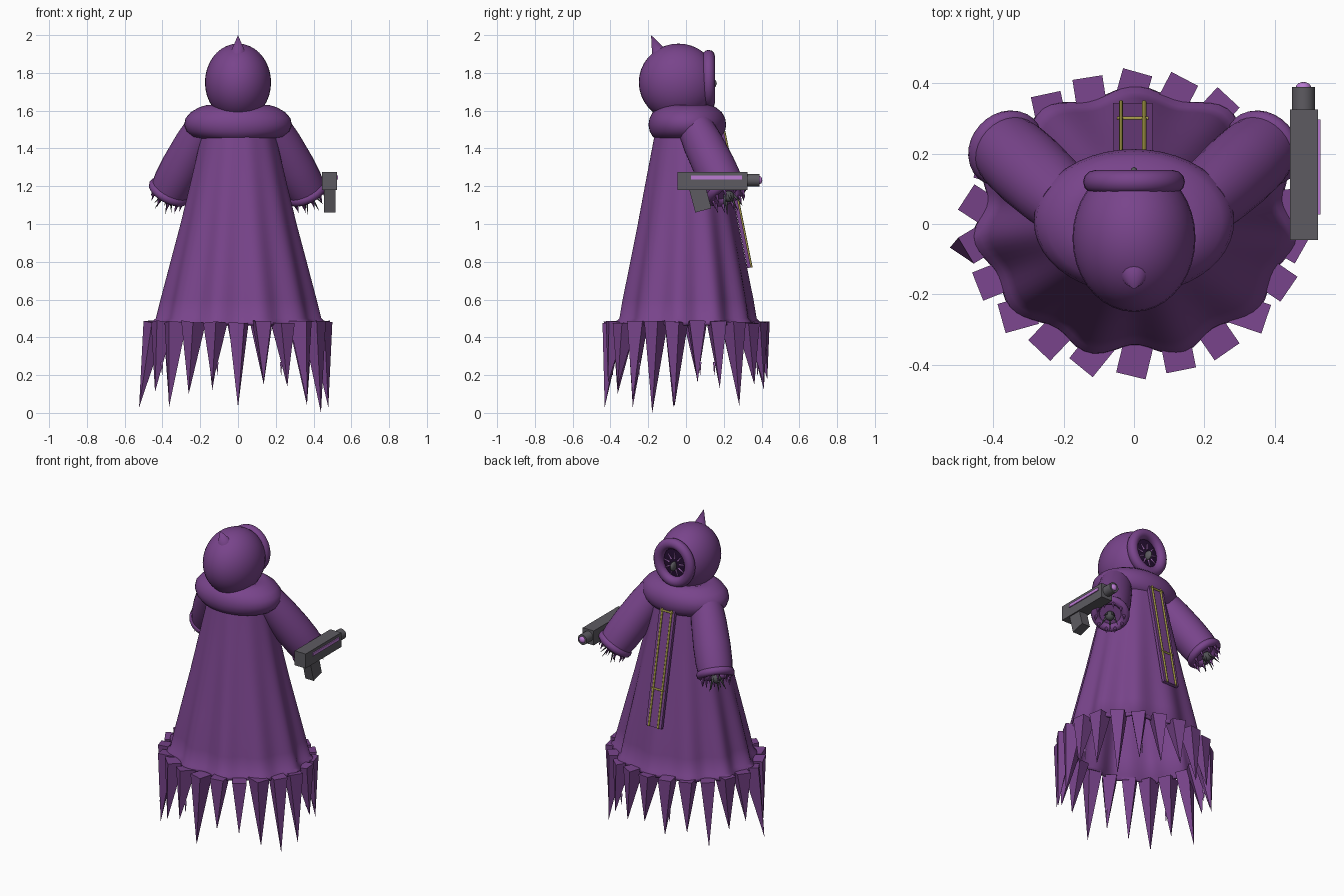
import bpy, bmesh, math, random
from mathutils import Vector, Matrix

if "Cube" in bpy.data.objects:
    bpy.data.objects.remove(bpy.data.objects["Cube"])

random.seed(4)

def material(name, rgb):
    m = bpy.data.materials.new(name)
    m.diffuse_color = (*rgb, 1)
    m.use_nodes = True
    m.node_tree.nodes["Principled BSDF"].inputs["Base Color"].default_value = m.diffuse_color
    return m

PURPLE = material("robe purple", (0.19, 0.058, 0.26))
VOID = material("void purple", (0.02, 0.005, 0.035))
GREY = material("gun grey", (0.11, 0.105, 0.12))
CLAW = material("claw grey", (0.08, 0.08, 0.09))
GOLD = material("dull gold", (0.36, 0.31, 0.06))
GLOW = material("glow lavender", (0.50, 0.20, 0.65))

def finish(name, bm, mats, smooth=None):
    bmesh.ops.recalc_face_normals(bm, faces=bm.faces)
    me = bpy.data.meshes.new(name)
    bm.to_mesh(me)
    bm.free()
    ob = bpy.data.objects.new(name, me)
    bpy.context.collection.objects.link(ob)
    for m in (mats if isinstance(mats, list) else [mats]):
        me.materials.append(m)
    if smooth:
        bpy.ops.object.select_all(action='DESELECT')
        ob.select_set(True)
        bpy.context.view_layer.objects.active = ob
        bpy.ops.object.shade_smooth_by_angle(angle=math.radians(smooth))
    return ob

def along(p, d):
    """Matrix that puts local z along d at point p."""
    return Matrix.Translation(p) @ Vector(d).to_track_quat('Z', 'Y').to_matrix().to_4x4()

def cone(bm, a, b, r1, r2, n=12):
    a, b = Vector(a), Vector(b)
    bmesh.ops.create_cone(bm, segments=n, radius1=r1, radius2=r2, depth=(b - a).length,
                          cap_ends=True, matrix=along((a + b) / 2, b - a))

def ball(bm, c, r, n=24):
    bmesh.ops.create_uvsphere(bm, u_segments=n, v_segments=n // 2, radius=1,
                              matrix=Matrix.Translation(c) @ Matrix.Diagonal((*r, 1)))

def box(bm, c, size, rot=Matrix.Identity(4)):
    bmesh.ops.create_cube(bm, size=1, matrix=Matrix.Translation(c) @ rot @ Matrix.Diagonal((*size, 1)))

def loft(bm, mat, profile, n, wave=lambda t: 0, caps=()):
    """Rings of (z, rx, ry, fold) joined by faces; caps lists ring indices to close."""
    rings = []
    for z, rx, ry, fold in profile:
        ks = [(2 * math.pi * i / n, 1 + fold * wave(2 * math.pi * i / n)) for i in range(n)]
        rings.append([bm.verts.new(mat @ Vector((rx * k * math.cos(t), ry * k * math.sin(t), z)))
                      for t, k in ks])
    for a, b in zip(rings, rings[1:]):
        for i in range(n):
            bm.faces.new((a[i], a[(i + 1) % n], b[(i + 1) % n], b[i]))
    for c in caps:
        bm.faces.new(rings[c])

def torus(bm, mat, ra, rb, minor, n=36, k=12):
    """Elliptical ring in its own xy plane."""
    angles = [2 * math.pi * j / k for j in range(k + 1)]
    loft(bm, mat, [(minor * math.sin(s), ra + minor * math.cos(s), rb + minor * math.cos(s), 0)
                   for s in angles], n)
    bmesh.ops.remove_doubles(bm, verts=bm.verts, dist=1e-5)

# Robe: flaring cone with folds that deepen toward the hem
bm = bmesh.new()
loft(bm, Matrix.Translation((.003, .008, 0)),
     [(1.54, .18, .165, 0), (1.45, .20, .18, .01), (1.2, .257, .228, .02), (1.0, .303, .264, .03),
      (.8, .353, .302, .04), (.6, .402, .34, .05), (.5, .425, .355, .055), (.485, .444, .37, .055),
      (.465, .448, .373, .055)], 110,
     lambda t: math.cos(11 * (t - math.pi / 2)) * (0.8 + 0.2 * math.sin(3 * t)), [0])
robe = finish("robe", bm, PURPLE, 40)
robe.modifiers.new("thickness", 'SOLIDIFY').thickness = 0.015

# Hem shards: four-sided spikes hanging round the hem, some with a small glowing sliver
tips = [.03, .16, .14, .06, .0, .03, .16, .13, .04, .15, .15, .18,
        .12, .15, .05, .15, .17, .03, .11, .03, .10, .15]
bm, bm_glow = bmesh.new(), bmesh.new()
for i, tip in enumerate(tips):
    t = -math.pi / 2 + 2 * math.pi * i / 22
    c, s = math.cos(t), math.sin(t)
    yaw = t + random.uniform(-.45, .45)
    lean = 1.15 if tip < .05 and c < -.9 else 1.05
    top = []
    for u, v in ((-.06, -.043), (.038, -.043), (.038, .043), (-.06, .043)):
        top.append(bm.verts.new((.45 * c + u * math.cos(yaw) - v * math.sin(yaw),
                                 .395 * s + u * math.sin(yaw) + v * math.cos(yaw),
                                 .485 + random.uniform(-.012, .005))))
    end = bm.verts.new((.46 * lean * c, .41 * lean * s, tip))
    bm.faces.new(top)
    for j in range(4):
        bm.faces.new((top[j], top[(j + 1) % 4], end))
    if i % 3 == 0:
        p = Vector((.45 * c - .018 * s, .40 * s + .018 * c, .27))
        cone(bm_glow, p, p - Vector((0, 0, .07)), .007, .001, 6)
finish("hem_shards", bm, PURPLE)
finish("hem_glow_slivers", bm_glow, GLOW, 60)

# Collar: sloping roll around the shoulders
bm = bmesh.new()
loft(bm, Matrix.Translation((0, .007, 0)),
     [(1.61, .09, .06, 0), (1.63, .165, .12, 0), (1.618, .205, .15, 0), (1.592, .25, .183, 0),
      (1.56, .278, .2, 0), (1.525, .285, .206, 0), (1.49, .272, .199, 0), (1.462, .24, .183, 0),
      (1.452, .19, .165, 0)], 44)
finish("collar", bm, PURPLE, 60)

# Hood: ellipsoid cut open on the +y side, dark inside
bm = bmesh.new()
ball(bm, (0, -.04, 1.75), (.175, .21, .205), 36)
cut = bmesh.ops.bisect_plane(bm, geom=bm.verts[:] + bm.edges[:] + bm.faces[:],
                             plane_co=(0, .105, 0), plane_no=(0, 1, 0), clear_outer=True)
rim = [e for e in cut['geom_cut'] if isinstance(e, bmesh.types.BMEdge)]
for f in bmesh.ops.contextual_create(bm, geom=rim)['faces']:
    f.material_index = 1
finish("hood", bm, [PURPLE, VOID], 40)

# Dark face filling the opening
bm = bmesh.new()
ball(bm, (0, .105, 1.76), (.105, .012, .125), 28)
finish("face_void", bm, VOID, 60)

# Rolled edge of the hood opening
bm = bmesh.new()
torus(bm, Matrix.Translation((0, .12, 1.765)) @ Matrix.Rotation(math.pi / 2, 4, 'X'), .112, .124, .033)
finish("hood_rim", bm, PURPLE, 60)

# Spike on the hood
bm = bmesh.new()
cone(bm, (0, -.13, 1.88), (0, -.185, 2.0), .052, 0, 16)
finish("hood_spike", bm, PURPLE, 50)

# Face: grey core with thin glowing rays
bm = bmesh.new()
ball(bm, (0, .13, 1.745), (.014, .033, .03), 12)
finish("face_core", bm, GREY, 60)
bm = bmesh.new()
for i in range(9):
    t = 2 * math.pi * i / 9 + .2
    d = Vector((math.cos(t), 0, math.sin(t)))
    p = Vector((0, .121, 1.755))
    cone(bm, p + d * .035, p + d * .075, .006, .003, 8)
finish("face_rays", bm, GLOW, 60)

# Sleeves, cuffs, torn fringe and clawed hands, both sides
for side, word in ((-1, "left"), (1, "right")):
    a, b = Vector((side * .185, .05, 1.51)), Vector((side * .365, .215, 1.17))
    d = (b - a).normalized()
    L = (b - a).length
    bm = bmesh.new()
    loft(bm, along(a, d), [(0, .095, .095, 0), (.25 * L, .106, .106, 0), (.6 * L, .112, .112, 0),
                           (.85 * L, .110, .110, 0), (L, .102, .102, 0)], 28, caps=[0, -1])
    finish(word + "_sleeve", bm, PURPLE, 50)
    bm = bmesh.new()
    torus(bm, along(b, d), .09, .09, .026, 28, 10)
    finish(word + "_cuff", bm, PURPLE, 60)
    side_x = d.orthogonal().normalized()
    side_y = d.cross(side_x)
    bm, bm_fringe = bmesh.new(), bmesh.new()
    h = b + d * .03
    ball(bm, h, (.03, .03, .03), 14)
    for i in range(5):
        t = 2 * math.pi * i / 5
        out = side_x * math.cos(t) + side_y * math.sin(t)
        p = h + out * .024
        cone(bm, p, p + d * .055 + out * .03 + Vector((0, 0, -.02)), .008, .001, 8)
    for i in range(10):
        t = 2 * math.pi * i / 10 + .3
        p = b + d * .01 + (side_x * math.cos(t) + side_y * math.sin(t)) * .085
        cone(bm_fringe, p, p + d * .04 + Vector((0, 0, -.025)), .013, 0, 5)
    finish(word + "_claws", bm, CLAW, 60)
    finish(word + "_cuff_fringe", bm_fringe, PURPLE)

# Gun: body, slanted grip, barrel, glowing muzzle and stripe
bm = bmesh.new()
box(bm, (.484, .14, 1.228), (.08, .37, .095))
box(bm, (.486, .075, 1.135), (.06, .088, .13), Matrix.Rotation(math.radians(15), 4, 'X'))
finish("gun_body", bm, GREY)
bm = bmesh.new()
cone(bm, (.482, .32, 1.232), (.482, .39, 1.232), .033, .033, 18)
finish("gun_barrel", bm, GREY, 40)
bm = bmesh.new()
ball(bm, (.482, .388, 1.232), (.022, .016, .022), 16)
finish("gun_muzzle_glow", bm, GLOW, 60)
bm = bmesh.new()
box(bm, (.526, .162, 1.246), (.008, .27, .02))
finish("gun_stripe", bm, GLOW)

# Hanging panel on the robe with gold trim
top, low = Vector((-.004, .19, 1.49)), Vector((-.004, .334, .768))
slope = low - top
bm = bmesh.new()
box(bm, (top + low) / 2, (.112, .02, slope.length),
    Matrix.Rotation(math.atan2(slope.y, -slope.z), 4, 'X'))
finish("panel", bm, PURPLE)
bm = bmesh.new()
lift = Vector((0, .012, .002))
for x in (-.033, .033):
    o = Vector((x, 0, 0)) + lift
    cone(bm, top + o, low + o, .0065, .0065, 10)
for f in (.02, .68):
    p = top + slope * f + lift
    cone(bm, p - Vector((.045, 0, 0)), p + Vector((.045, 0, 0)), .006, .006, 10)
finish("panel_gold_trim", bm, GOLD, 60)
